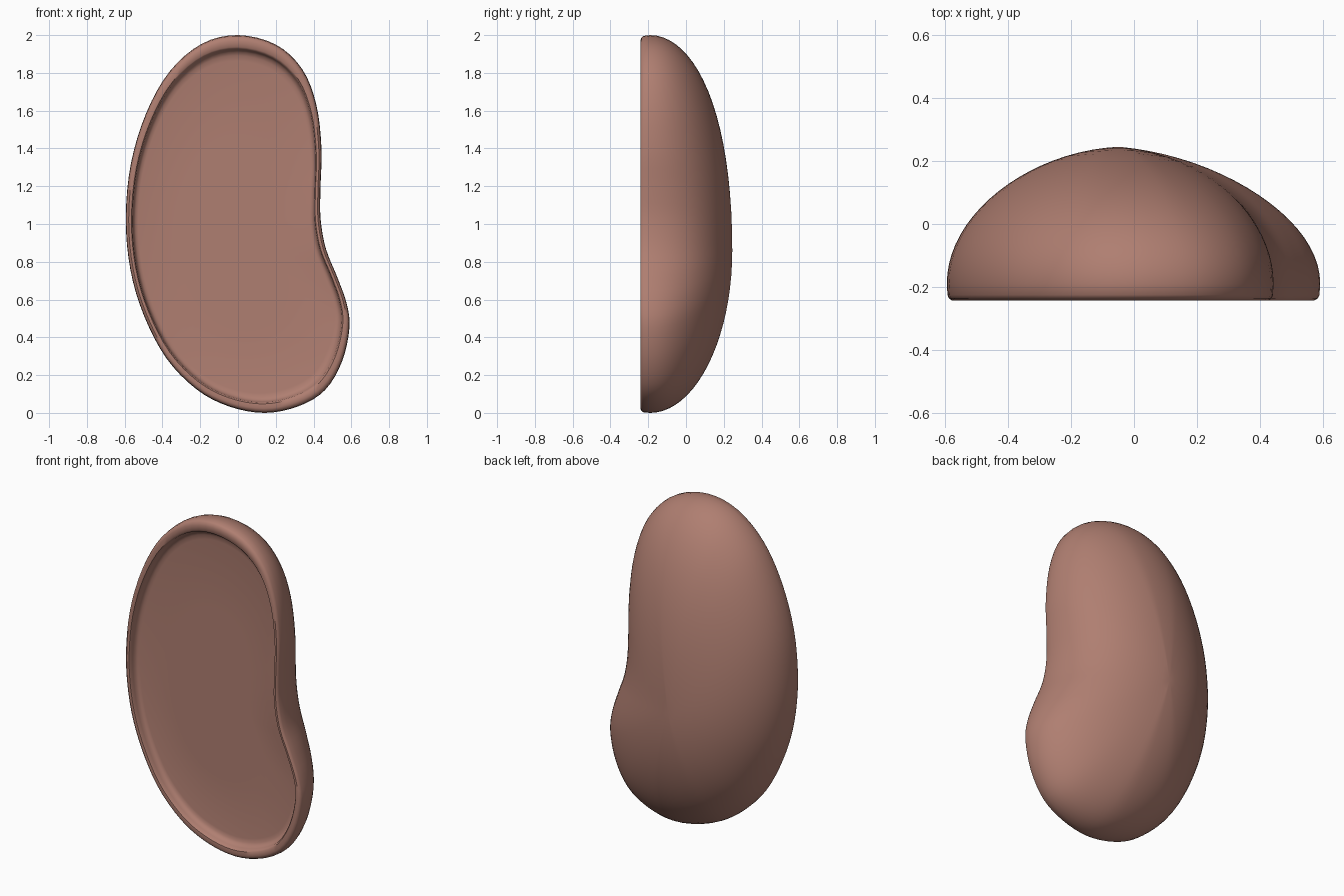
import bpy, bmesh, math
from mathutils import Vector

if "Cube" in bpy.data.objects:
    bpy.data.objects.remove(bpy.data.objects["Cube"])

# Bean-shaped outline (x, z), clockwise from the top
OUTLINE = [(0, 2.0), (0.2, 1.95), (0.34, 1.82), (0.415, 1.63), (0.442, 1.4), (0.437, 1.2),
           (0.437, 1.03), (0.465, 0.87), (0.525, 0.72), (0.575, 0.58), (0.59, 0.45), (0.55, 0.27),
           (0.46, 0.12), (0.32, 0.035), (0.14, 0.0), (-0.05, 0.035), (-0.22, 0.125), (-0.38, 0.29),
           (-0.5, 0.52), (-0.57, 0.76), (-0.594, 1.03), (-0.567, 1.32), (-0.485, 1.59),
           (-0.36, 1.81), (-0.19, 1.955)]
CENTRE = Vector((-0.05, 0.86))
FLOOR = -0.185


def smooth_loop(points, steps):
    """Closed Catmull-Rom curve through the points."""
    p = [Vector(q) for q in points]
    n, out = len(p), []
    for i in range(n):
        a, b, c, d = p[i - 1], p[i], p[(i + 1) % n], p[(i + 2) % n]
        for k in range(steps):
            t = k / steps
            out.append(0.5 * (2 * b + (c - a) * t + (2 * a - 5 * b + 4 * c - d) * t * t
                              + (3 * b - a - 3 * c + d) * t ** 3))
    return out


def relax(points, times):
    """Round the outline off by neighbour averaging, undoing the shrinkage."""
    n, p = len(points), points
    for _ in range(times):
        p = [p[i] * 0.5 + (p[i - 1] + p[(i + 1) % n]) * 0.25 for i in range(n)]
    grow = math.exp(times * 0.25 * (2 * math.pi / n) ** 2)
    mid = sum(p, Vector((0, 0))) / n
    return [mid + (q - mid) * grow for q in p]


loop = smooth_loop(OUTLINE, 4)
soft = relax(loop, 90)
n = len(loop)
bm = bmesh.new()
rings = []

# Recessed front face and rounded rim: (scale, y)
for s, y in [(0.5, FLOOR), (0.88, FLOOR), (0.905, FLOOR - 0.004), (0.922, FLOOR - 0.013),
             (0.932, FLOOR - 0.03), (0.936, -0.232), (0.945, -0.24), (0.972, -0.242),
             (0.988, -0.236), (0.996, -0.225)]:
    rings.append([bm.verts.new((CENTRE.x + (q.x - CENTRE.x) * s, y,
                                CENTRE.y + (q.y - CENTRE.y) * s)) for q in loop])

# Domed back: rings shrink toward the top, losing the notch as they rise
DOME_STEPS = 20
for k in range(DOME_STEPS):
    a = math.pi / 2 * k / DOME_STEPS
    s, up = math.cos(a), math.sin(a)
    ring = []
    for q, r in zip(loop, soft):
        p = q.lerp(r, up * up)
        t = max(0, p.y - CENTRE.y) / 1.14
        centre = Vector((CENTRE.x, CENTRE.y + 0.25 * t ** 2 * s))
        c = centre + (p - centre) * s
        # the sides are a little flatter than the ends, most of all the lower lobe
        side = 0.14 * max(0, p.x - 0.15) + 0.08 * max(0, -p.x - 0.2)
        ring.append(bm.verts.new((c.x, -0.19 + 0.435 * (up - side * math.sin(2 * a)), c.y)))
    rings.append(ring)

for r0, r1 in zip(rings, rings[1:]):
    for i in range(n):
        j = (i + 1) % n
        bm.faces.new((r0[i], r0[j], r1[j], r1[i]))
# Close the front face and the dome top
for ring, y in ((rings[0], FLOOR), (rings[-1], 0.245)):
    tip = bm.verts.new((CENTRE.x, y, CENTRE.y))
    for i in range(n):
        bm.faces.new((ring[i], ring[(i + 1) % n], tip))
bmesh.ops.recalc_face_normals(bm, faces=bm.faces)

mesh = bpy.data.meshes.new("halved_bean_body")
bm.to_mesh(mesh)
bm.free()
body = bpy.data.objects.new("halved_bean_body", mesh)
bpy.context.collection.objects.link(body)

mat = bpy.data.materials.new("muted_red_brown")
mat.diffuse_color = (0.43, 0.21, 0.165, 1)
mat.use_nodes = True
mat.node_tree.nodes["Principled BSDF"].inputs["Base Color"].default_value = mat.diffuse_color
mesh.materials.append(mat)

bpy.context.view_layer.objects.active = body
body.select_set(True)
bpy.ops.object.shade_smooth_by_angle(angle=math.radians(40))
